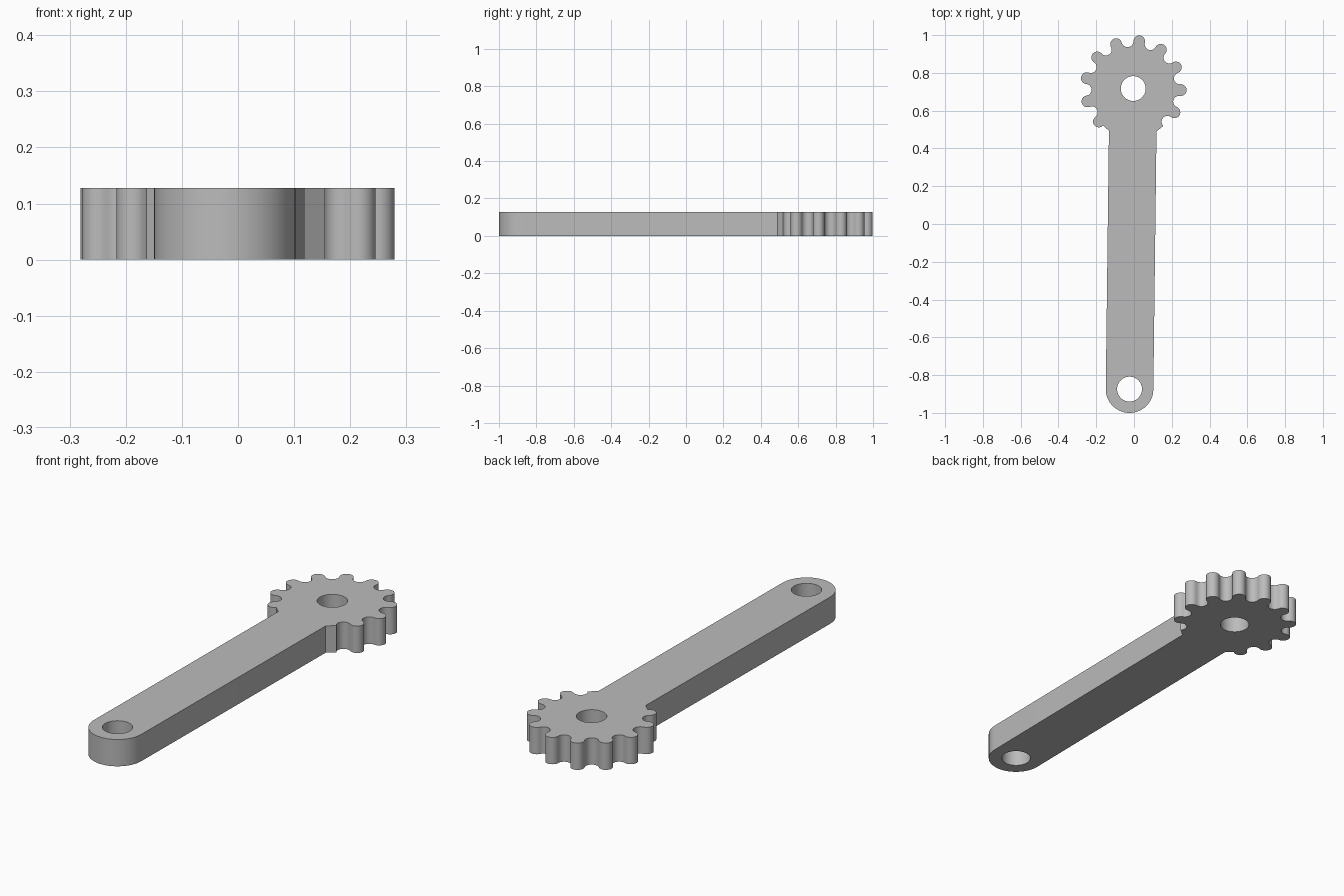
import bpy, bmesh
from math import radians, pi, cos, sin
from mathutils import Vector

if "Cube" in bpy.data.objects:
    bpy.data.objects.remove(bpy.data.objects["Cube"])

HEIGHT = 0.128
GEAR = Vector((-0.004, 0.717))      # gear pivot
END = Vector((-0.0235, -0.874))     # far pivot
ARM_R, HOLE_R = 0.126, 0.066
PITCH_R, LOBE_R = 0.252, 0.031
TEETH, FIRST, STEP = 10, radians(-30), radians(28.2)


def arc(center, radius, start, sweep, steps):
    """Points along an arc, both ends included."""
    return [center + radius * Vector((cos(a), sin(a)))
            for a in (start + sweep * i / steps for i in range(steps + 1))]


def pitch_point(angle):
    return GEAR + PITCH_R * Vector((cos(angle), sin(angle)))


axis = (GEAR - END).normalized()
side = Vector((axis.y, -axis.x))
tilt = side.angle_signed(Vector((1, 0)))
neck = END + axis * 1.366

# Outline: rounded far end, right edge, toothed head, left edge
outline = arc(END, ARM_R, pi + tilt, pi, 32)
outline.append(neck + side * ARM_R)
for k in range(-1, 2 * TEETH):
    a = FIRST + k * STEP / 2
    if k % 2 == 0:      # tooth tip bulges outward
        outline += arc(pitch_point(a), LOBE_R, a - pi / 2, pi, 12)[:-1]
    else:               # root curves inward
        outline += arc(pitch_point(a), LOBE_R, a - pi / 2, -pi, 12)[:-1]
        last = a
    if k == 2 * TEETH - 2:
        outline.append(pitch_point(a + STEP / 4))
        break
outline.append(neck - side * ARM_R)

# Fill the outline around both pivot holes, then raise it
bm = bmesh.new()
loops = [outline] + [arc(c, HOLE_R, 0, 2 * pi, 40)[:-1] for c in (GEAR, END)]
edges = []
for loop in loops:
    vs = [bm.verts.new((p.x, p.y, 0)) for p in loop]
    edges += [bm.edges.new((v, vs[(i + 1) % len(vs)])) for i, v in enumerate(vs)]
bmesh.ops.triangle_fill(bm, edges=edges, use_beauty=True, normal=(0, 0, 1))
raised = bmesh.ops.extrude_face_region(bm, geom=bm.faces[:], use_keep_orig=True)
bmesh.ops.translate(bm, vec=(0, 0, HEIGHT),
                    verts=[g for g in raised["geom"] if isinstance(g, bmesh.types.BMVert)])
bmesh.ops.recalc_face_normals(bm, faces=bm.faces[:])
mesh = bpy.data.meshes.new("toothed_lever_arm")
bm.to_mesh(mesh)
bm.free()

lever = bpy.data.objects.new("toothed_lever_arm", mesh)
bpy.context.collection.objects.link(lever)

# Plain grey finish
grey = bpy.data.materials.new("plain_grey")
grey.use_nodes = True
color = (0.5, 0.5, 0.5, 1)
grey.diffuse_color = color
grey.node_tree.nodes["Principled BSDF"].inputs["Base Color"].default_value = color
mesh.materials.append(grey)

bpy.ops.object.select_all(action="DESELECT")
lever.select_set(True)
bpy.context.view_layer.objects.active = lever
bpy.ops.object.shade_smooth_by_angle(angle=radians(35))
